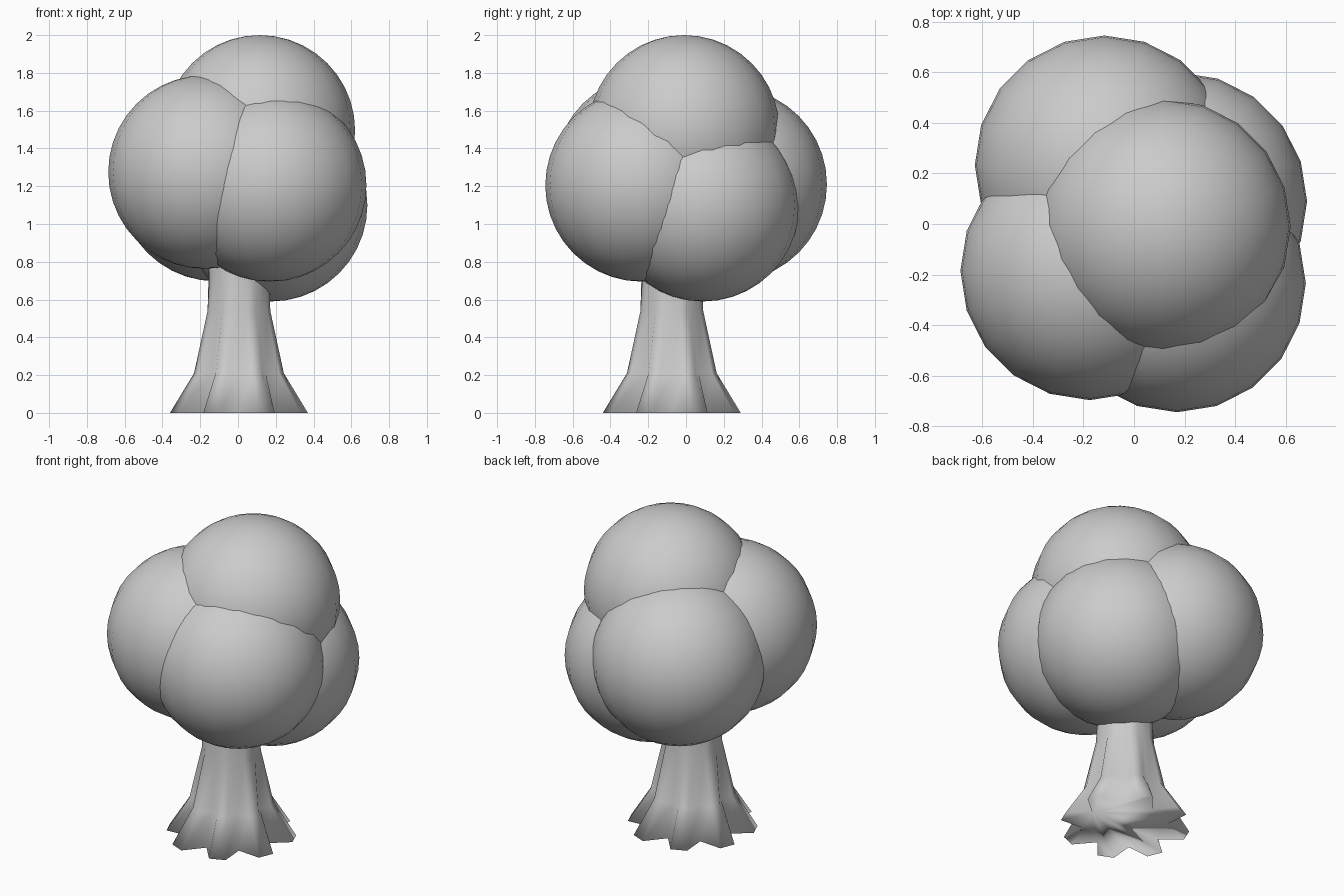
import bpy, bmesh
from math import sin, cos, pi

if "Cube" in bpy.data.objects:
    bpy.data.objects.remove(bpy.data.objects["Cube"])

# Trunk: 24-sided rings, every third vertex pulled in to form 8 root lobes
def make_trunk():
    # (height, lobe radius, valley radius)
    levels = [(0.0, 0.378, 0.25), (0.21, 0.246, 0.20),
              (0.54, 0.172, 0.166), (0.75, 0.16, 0.16), (1.0, 0.155, 0.155)]
    bm = bmesh.new()
    n = 24
    rings = []
    for z, lobe, valley in levels:
        ring = []
        for i in range(n):
            r = valley if i % 3 == 0 else lobe
            a = 2 * pi * i / n
            ring.append(bm.verts.new((0.005 + r * cos(a), -0.075 + r * sin(a), z)))
        rings.append(ring)
    for a, b in zip(rings, rings[1:]):
        for i in range(n):
            j = (i + 1) % n
            bm.faces.new((a[i], a[j], b[j], b[i]))
    bm.faces.new(rings[0][::-1])
    bm.faces.new(rings[-1])
    for f in bm.faces:
        f.smooth = True
    me = bpy.data.meshes.new("trunk")
    bm.to_mesh(me)
    bm.free()
    bpy.context.collection.objects.link(bpy.data.objects.new("trunk", me))

# Foliage: overlapping smooth balls
def make_foliage(name, loc, radius):
    bpy.ops.mesh.primitive_uv_sphere_add(segments=20, ring_count=20,
                                         radius=radius, location=loc)
    bpy.context.object.name = name
    bpy.ops.object.shade_smooth()

make_trunk()
for name, loc, radius in [
    ("foliage_top", (0.115, -0.01, 1.495), 0.505),
    ("foliage_front_left", (-0.175, -0.185, 1.275), 0.512),
    ("foliage_front_right", (0.17, -0.235, 1.205), 0.51),
    ("foliage_back_right", (0.175, 0.09, 1.10), 0.51),
    ("foliage_back_left", (-0.117, 0.233, 1.21), 0.513),
]:
    make_foliage(name, loc, radius)
